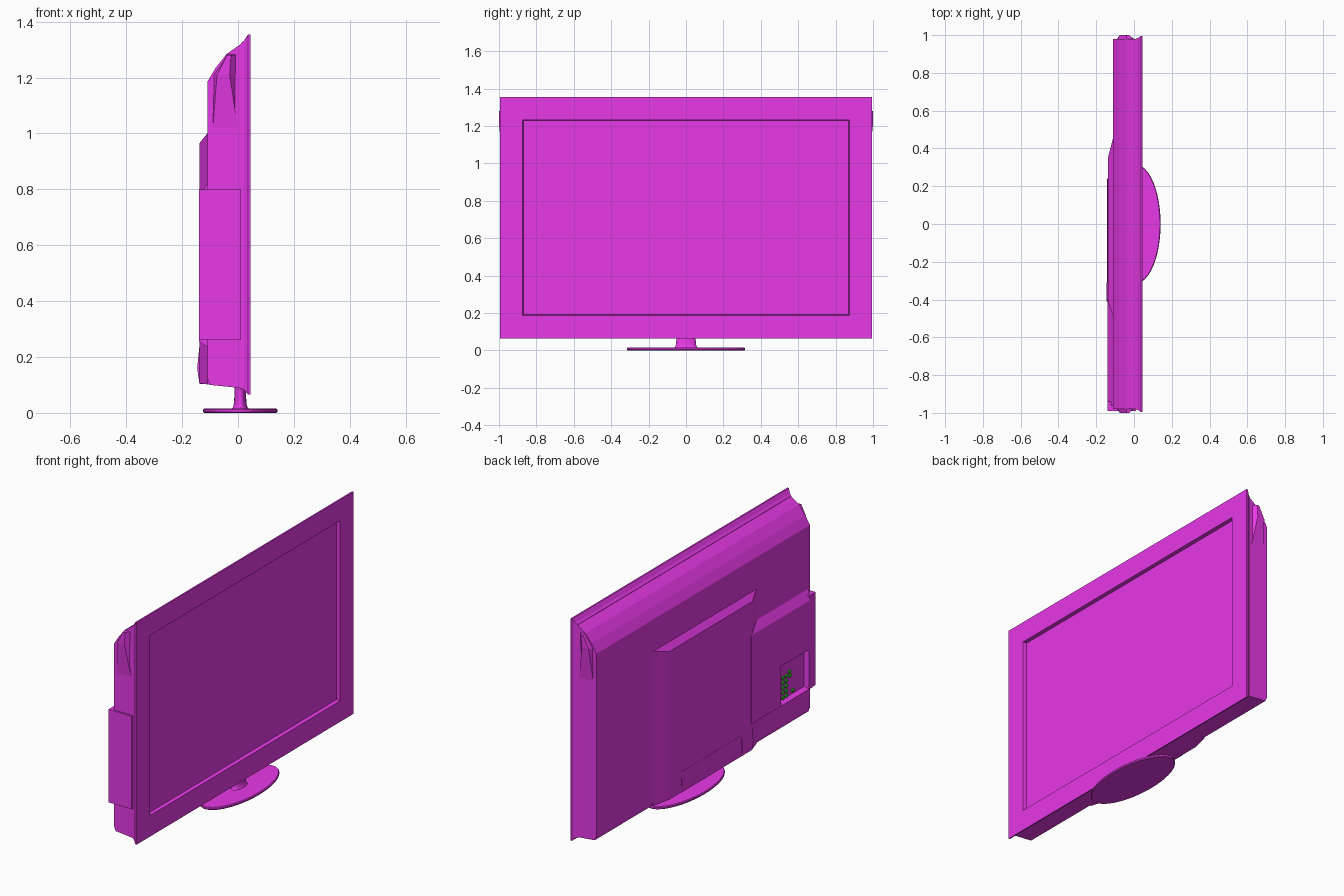
import bpy, bmesh
from math import cos, sin, tau, radians

if "Cube" in bpy.data.objects:
    bpy.data.objects.remove(bpy.data.objects["Cube"])


def material(name, rgb):
    m = bpy.data.materials.new(name)
    m.diffuse_color = (*rgb, 1)
    m.use_nodes = True
    m.node_tree.nodes["Principled BSDF"].inputs["Base Color"].default_value = m.diffuse_color
    return m


BODY = material("body_magenta", (0.8, 0.04, 0.8))
PORT = material("port_green", (0.04, 0.6, 0.04))


def loft(name, rings, mat=BODY, edit=None):
    """Skin a stack of equal-sized point rings and cap both ends."""
    bm = bmesh.new()
    vs = [[bm.verts.new(p) for p in r] for r in rings]
    n = len(rings[0])
    for a, b in zip(vs, vs[1:]):
        for i in range(n):
            j = (i + 1) % n
            bm.faces.new((a[i], a[j], b[j], b[i]))
    caps = [bm.faces.new(vs[0]), bm.faces.new(vs[-1])]
    bmesh.ops.recalc_face_normals(bm, faces=bm.faces)
    if edit:
        edit(bm, caps)
    me = bpy.data.meshes.new(name)
    bm.to_mesh(me)
    bm.free()
    me.materials.append(mat)
    ob = bpy.data.objects.new(name, me)
    bpy.context.collection.objects.link(ob)
    return ob


def prism(name, profile, y0, y1):
    """Extrude an x-z profile along y."""
    return loft(name, [[(x, y, z) for x, z in profile] for y in (y0, y1)])


def rect(x, y0, y1, z0, z1):
    return [(x, y0, z0), (x, y1, z0), (x, y1, z1), (x, y0, z1)]


def ellipse(cx, z, rx, ry, n):
    return [(cx + rx * cos(tau * i / n), ry * sin(tau * i / n), z) for i in range(n)]


def smooth(ob):
    bpy.ops.object.select_all(action='DESELECT')
    ob.select_set(True)
    bpy.context.view_layer.objects.active = ob
    bpy.ops.object.shade_smooth_by_angle(angle=radians(35))


# Front bezel with sunken screen
def sink_screen(bm, caps):
    face = caps[1]
    bmesh.ops.inset_region(bm, faces=[face], thickness=0.122, use_even_offset=True)
    bmesh.ops.inset_region(bm, faces=[face], thickness=0.004, depth=-0.02,
                           use_even_offset=True)


loft("screen_bezel", [rect(0.01, -0.98, 0.98, 0.09, 1.322),
                      rect(0.022, -0.985, 0.985, 0.082, 1.333),
                      rect(0.036, -0.995, 0.995, 0.066, 1.355),
                      rect(0.045, -0.995, 0.995, 0.065, 1.355)], edit=sink_screen)

# Rear housing with rounded top
prism("rear_housing", [(0.018, 1.322), (0.01, 1.32), (-0.04, 1.285), (-0.08, 1.235),
                       (-0.11, 1.185), (-0.11, 0.125), (-0.10, 0.10), (0.0, 0.09),
                       (0.018, 0.085)], -0.98, 0.98)

# Side grips near the top corners
for s in (-1, 1):
    loft("side_grip", [[(x, s * y, z) for x, y, z in r] for r in (
        [(-0.09, 0.97, 1.02), (0.0, 0.97, 1.02), (0.0, 0.98, 1.02), (-0.09, 0.98, 1.02)],
        [(-0.09, 0.97, 1.21), (0.0, 0.97, 1.21), (-0.03, 1.0, 1.21), (-0.075, 1.0, 1.21)],
        [(-0.04, 0.97, 1.283), (0.0, 0.97, 1.283), (-0.025, 1.0, 1.28), (-0.04, 1.0, 1.28)])])

# Raised centre panel on the back
loft("back_panel", [rect(-0.10, -0.49, 0.46, 0.102, 1.0),
                    rect(-0.11, -0.49, 0.46, 0.102, 1.0),
                    rect(-0.138, -0.41, 0.35, 0.106, 0.965)])

# Connector housing with a port recess cut into it
housing = loft("connector_housing", [rect(-0.09, -0.96, -0.40, 0.235, 0.82),
                                     rect(-0.11, -0.96, -0.40, 0.235, 0.82),
                                     rect(-0.14, -0.96, -0.40, 0.257, 0.772)])
cutter = loft("recess_cutter", [rect(-0.112, -0.925, -0.67, 0.27, 0.48),
                                rect(-0.16, -0.935, -0.67, 0.25, 0.495)])
mod = housing.modifiers.new("recess", 'BOOLEAN')
mod.object = cutter
mod.solver = 'EXACT'
bpy.context.view_layer.objects.active = housing
bpy.ops.object.modifier_apply(modifier="recess")
bpy.data.objects.remove(cutter)
loft("connector_side_cover", [rect(0.01, -0.99, -0.94, 0.26, 0.8),
                              rect(-0.14, -0.99, -0.94, 0.26, 0.8)])

# Green sockets
sockets = [(y, 0.28 + 0.029 * i) for y in (-0.725, -0.757) for i in range(5)]
sockets += [(-0.785, 0.41), (-0.79, 0.385), (-0.815, 0.29)]
for y, z in sockets:
    loft("socket", [[(x, y + 0.011 * cos(tau * i / 10), z + 0.011 * sin(tau * i / 10))
                     for i in range(10)] for x in (-0.108, -0.12)], PORT)

# Cable cover strip and clip at the lower back
prism("cable_cover", [(-0.13, 0.225), (-0.139, 0.225), (-0.142, 0.16), (-0.138, 0.104),
                      (-0.13, 0.104)], -0.31, 0.24)
prism("cable_clip", [(-0.10, 0.235), (-0.138, 0.24), (-0.146, 0.16), (-0.138, 0.104),
                     (-0.10, 0.102)], -0.41, -0.31)

# Stand: oval foot and flared neck
smooth(loft("stand_foot", [ellipse(0.008, 0.0, 0.129, 0.311, 48),
                           ellipse(0.008, 0.004, 0.133, 0.315, 48),
                           ellipse(0.008, 0.012, 0.133, 0.315, 48),
                           ellipse(0.008, 0.016, 0.129, 0.311, 48)]))
smooth(loft("stand_neck", [ellipse(0.008, z, rx, ry, 24) for z, rx, ry in (
    (0.014, 0.031, 0.065), (0.02, 0.026, 0.057), (0.035, 0.022, 0.053), (0.1, 0.02, 0.05))]))
